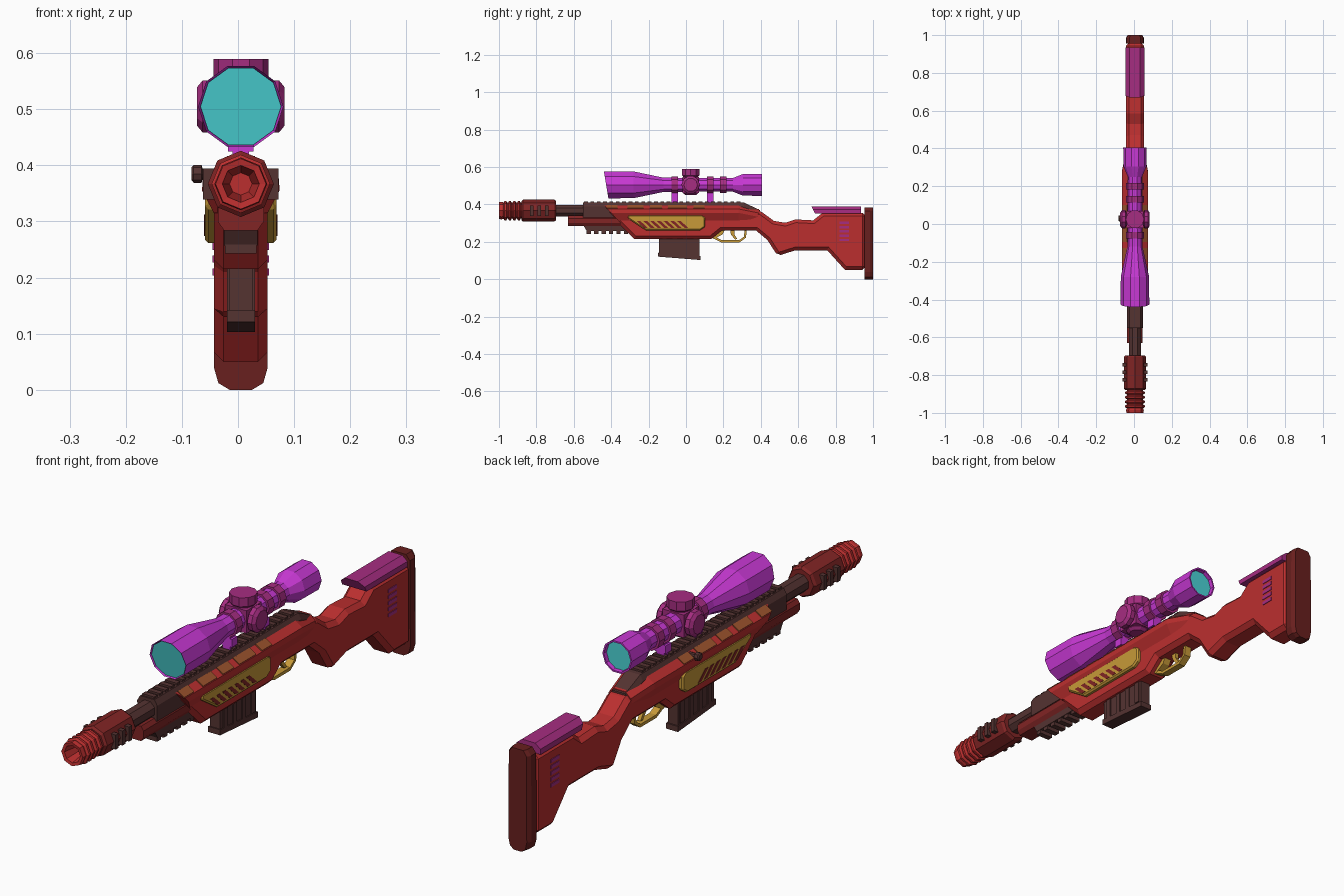
import bpy, bmesh, math
from mathutils import Matrix, Euler, Vector

if "Cube" in bpy.data.objects:
    bpy.data.objects.remove(bpy.data.objects["Cube"])

CX = 0.005  # the body sits slightly off the bounding-box centre


def material(name, rgb):
    m = bpy.data.materials.new(name)
    m.diffuse_color = (*rgb, 1)
    m.use_nodes = True
    m.node_tree.nodes["Principled BSDF"].inputs["Base Color"].default_value = m.diffuse_color
    return m


RED = material("red", (0.50, 0.028, 0.028))
DARK_RED = material("dark red", (0.22, 0.018, 0.018))
PAD = material("maroon", (0.14, 0.014, 0.013))
BROWN = material("dark brown", (0.09, 0.033, 0.031))
GOLD = material("gold", (0.57, 0.32, 0.04))
ORANGE = material("orange brown", (0.33, 0.085, 0.025))
MAGENTA = material("magenta", (0.58, 0.04, 0.66))
PLUM = material("plum", (0.38, 0.026, 0.22))
CYAN = material("cyan", (0.07, 0.66, 0.68))


def finish(name, bm, mat, bevel=0):
    bmesh.ops.recalc_face_normals(bm, faces=bm.faces[:])
    me = bpy.data.meshes.new(name)
    bm.to_mesh(me)
    bm.free()
    me.materials.append(mat)
    ob = bpy.data.objects.new(name, me)
    ob.location.x = CX
    bpy.context.collection.objects.link(ob)
    if bevel:
        b = ob.modifiers.new("bevel", "BEVEL")
        b.width, b.segments, b.limit_method = bevel, 1, 'ANGLE'
        b.angle_limit = math.radians(50)
    return ob


def loft(name, rings, mat, bevel=0):
    """Skin through equal-length rings, capped at both ends."""
    bm = bmesh.new()
    vs = [[bm.verts.new(p) for p in r] for r in rings]
    n = len(rings[0])
    for a, b in zip(vs, vs[1:]):
        for i in range(n):
            j = (i + 1) % n
            bm.faces.new((a[i], a[j], b[j], b[i]))
    bm.faces.new(vs[0])
    bm.faces.new(vs[-1])
    return finish(name, bm, mat, bevel)


def lathe(name, prof, mat, axis='y', c=(0, 0), n=10, turn=0.0, shear=None):
    """Turn (position, radius) pairs about an axis; shear slants a ring by height."""
    rings = []
    for k, (t, r) in enumerate(prof):
        ring = []
        for i in range(n):
            a = turn + math.tau * i / n
            u, v = r * math.cos(a), r * math.sin(a)
            s = shear * v if shear and t < -0.37 else 0
            ring.append({'y': (c[0] + u, t + s, c[1] + v),
                         'x': (t, c[0] + u, c[1] + v),
                         'z': (c[0] + u, c[1] + v, t)}[axis])
        rings.append(ring)
    return loft(name, rings, mat)


def prism(name, pts, x0, x1, mat, bevel=0):
    """Side profile (y, z) extruded across x."""
    return loft(name, [[(x, y, z) for y, z in pts] for x in (x0, x1)], mat, bevel)


def section(half, y, dz=0, s=1, slant=0):
    """Mirrored cross-section (x, z) placed at y."""
    pts = half + [(-x, z) for x, z in reversed(half)]
    return [(x * s, y + slant * (half[0][1] - z), z + dz) for x, z in pts]


def boxes(name, items, mat):
    """Many boxes (centre, size, turn about y) in one object."""
    bm = bmesh.new()
    for c, size, ry in items:
        m = Matrix.Translation(c) @ Euler((0, ry, 0)).to_matrix().to_4x4() \
            @ Matrix.Diagonal((*size, 1))
        bmesh.ops.create_cube(bm, size=1, matrix=m)
    return finish(name, bm, mat)


# Stock and lower body in one side profile
prism("stock_body", [(-.44, .375), (.35, .375), (.405, .36), (.47, .312), (.53, .302),
                     (.585, .32), (.68, .315), (.73, .355), (.96, .355), (.96, .05),
                     (.85, .05), (.755, .155), (.585, .155), (.49, .125), (.435, .21),
                     (.375, .26), (.19, .26), (.135, .215), (-.275, .215)],
      -.048, .048, RED, .017)
# Bulged upper body
bulge = [(.036, .397), (.068, .376), (.069, .355), (.048, .315)]
loft("upper_body", [section(bulge, -.44, slant=.93), section(bulge, .28),
                    section(bulge, .39, -.022, .68)], RED)
# Dark receiver cap with rail teeth
cap = [(.03, .41), (.042, .39), (.04, .33)]
loft("receiver_cap", [section(cap, -.55), section(cap, .31), section(cap, .395, -.04, .9)], BROWN)
boxes("top_rail", [((0, -.535 + .034 * i, .411), (.05, .02, .012), 0) for i in range(25)], BROWN)
# Orange patches on the upper slopes
boxes("slope_patches", [((s * .053, y, .3875), (.032, l, .005), s * .58) for s in (-1, 1)
      for y, l in ((-.395, .06), (-.27, .085), (-.16, .065), (-.045, .10), (.07, .06))], ORANGE)

# Fore-end with under rail
fore = [(.03, .34), (.041, .325), (.041, .30), (.03, .284)]
loft("fore_end", [section(fore, -.63), section(fore, -.28)], DARK_RED)
prism("under_rail", [(-.55, .29), (-.53, .257), (-.30, .257), (-.27, .29)], -.03, .03, BROWN)
boxes("under_rail_teeth", [((0, -.52 + .04 * i, .253), (.056, .022, .02), 0) for i in range(6)], BROWN)

# Barrel, sleeve and ringed muzzle brake
BZ = (0, .367)
lathe("barrel", [(-.72, .034), (-.40, .034)], BROWN, c=BZ, n=8, turn=math.pi / 8)
lathe("barrel_sleeve", [(-.88, .05), (-.872, .059), (-.705, .059), (-.695, .052)],
      DARK_RED, c=BZ, n=8)
boxes("sleeve_slots", [((s * .055, y, .367), (.024, .018, .055), 0)
      for s in (-1, 1) for y in (-.825, -.785, -.745)], BROWN)
brake = [(-.92, .02), (-.998, .033), (-1.0, .045), (-.985, .047)]
for i in range(4):
    y = -.975 + .024 * i
    brake += [(y, .043), (y + .005, .052), (y + .014, .052), (y + .019, .043)]
lathe("muzzle_brake", brake + [(-.87, .043)], RED, c=BZ, n=8)

# Gold side panels with slanted slots, on both sides
for s, side in ((1, "right"), (-1, "left")):
    prism(side + "_panel", [(-.31, .345), (.085, .345), (.102, .33), (.102, .28),
                            (.075, .262), (-.215, .262), (-.31, .325)],
          s * .04, s * .064, GOLD, .006)
    for i in range(7):
        y = -.265 + .036 * i
        prism(f"{side}_panel_slot_{i}", [(y, .312), (y + .02, .312), (y + .062, .274),
                                         (y + .042, .274)], s * .06, s * .0655, DARK_RED)

# Magazine with ribs and base plate
prism("magazine", [(-.145, .25), (.072, .25), (.072, .11), (-.145, .128)], -.021, .021, BROWN)
prism("magazine_base", [(-.15, .142), (.077, .124), (.077, .103), (-.15, .121)], -.025, .025, BROWN)
boxes("magazine_ribs", [((0, y, .175), (.05, .022, .09), 0) for y in (-.115, -.06, -.005, .05)], BROWN)

# Trigger guard swept along a path, and trigger
path = [(.145, .225), (.19, .203), (.285, .203), (.315, .225), (.32, .27)]
rings = []
for i, p in enumerate(path):
    a, b = Vector(path[max(i - 1, 0)]), Vector(path[min(i + 1, len(path) - 1)])
    d = (b - a).normalized() * .006
    rings.append([(x, p[0] + k * -d.y, p[1] + k * d.x)
                  for x, k in ((-.014, 1), (.014, 1), (.014, -1), (-.014, -1))])
loft("trigger_guard", rings, GOLD)
prism("guard_front", [(.13, .23), (.15, .215), (.195, .24), (.21, .27), (.13, .27)], -.015, .015, GOLD)
prism("trigger", [(.235, .27), (.26, .27), (.258, .24), (.275, .215), (.262, .213), (.24, .24)],
      -.007, .007, GOLD)

# Bolt handle on the left
lathe("bolt_handle", [(-.04, .009), (-.068, .009), (-.07, .016), (-.084, .016), (-.088, .011)],
      BROWN, 'x', (.03, .385), 8)

# Butt pad, cheek rest and stock vents
pad = [(.03, .385), (.046, .365), (.048, .04), (.04, .012), (.02, 0)]
loft("butt_pad", [section(pad, .955), section(pad, .985), section(pad, 1.0, .0, .8)], PAD)
cheek = [(.028, .39), (.05, .372), (.051, .352)]
loft("cheek_rest", [section(cheek, .67, slant=.5), section(cheek, .935)], PLUM)
boxes("stock_vents", [((0, .847, .21 + .023 * i), (.101, .05, .013), 0) for i in range(5)], PLUM)

# Scope tube with slanted objective and recessed lenses
SZ = (0, .505)
lathe("scope_tube", [(-.412, .071), (-.427, .076), (-.28, .075), (-.12, .04), (.25, .038),
                     (.305, .061), (.405, .062), (.405, .056), (.385, .054)],
      MAGENTA, c=SZ, shear=-.17)
lathe("front_lens", [(-.421, .072), (-.415, .072)], CYAN, c=SZ, shear=-.17)
lathe("rear_lens", [(.383, .055), (.39, .055)], CYAN, c=SZ)
# Rings and mounts
for i, y in enumerate((-.06, .13, .20)):
    lathe(f"scope_ring_{i}", [(y - .017, .047), (y + .017, .047)], PLUM, c=SZ)
boxes("scope_mounts", [((0, y, .44), (w, .034, h), 0) for y in (-.06, .13)
      for w, h in ((.03, .06), (.046, .03))], MAGENTA)
# Adjustment turrets
boxes("turret_block", [((0, .025, .505), (.09, .09, .086), 0)], PLUM)
lathe("side_turrets", [(-.078, .036), (-.068, .049), (-.05, .049), (-.047, .036), (.047, .036),
                       (.05, .049), (.068, .049), (.078, .036)], PLUM, 'x', (.025, .505))
lathe("top_turret", [(.45, .03), (.46, .042), (.55, .042), (.556, .049), (.59, .049)],
      PLUM, 'z', (0, .025))
